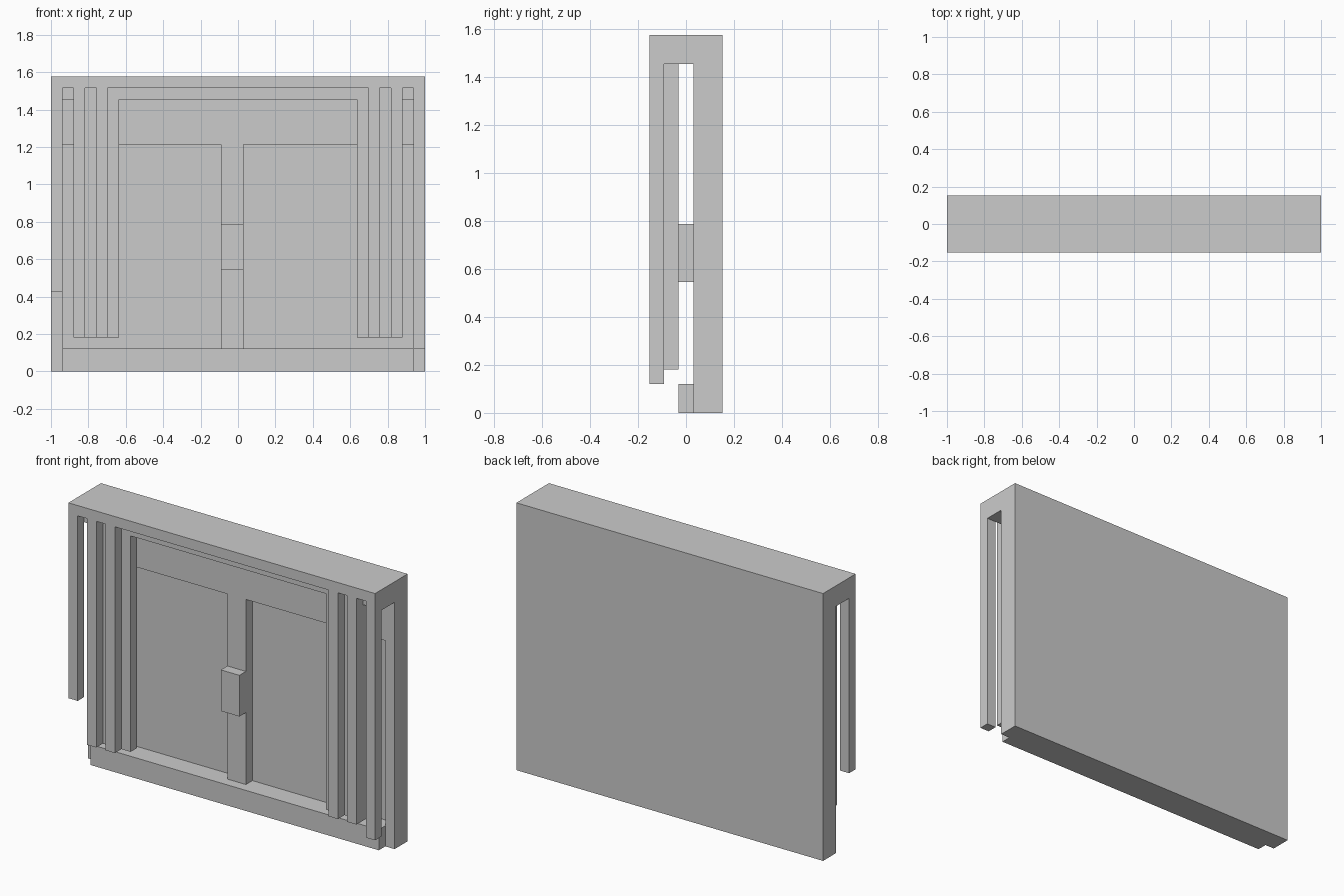
import bpy, bmesh, math
from mathutils import Vector

if "Cube" in bpy.data.objects:
    bpy.data.objects.remove(bpy.data.objects["Cube"])

U = 2 / 33            # the model sits on a grid of 33 x 5 x 26 cells
NX, NY = 33, 5


def block(x0, x1, y0, y1, z0, z1):
    """Set of grid cells filling a box."""
    return {(x, y, z) for x in range(x0, x1) for y in range(y0, y1) for z in range(z0, z1)}


def mirrored(cells):
    return cells | {(NX - 1 - x, y, z) for x, y, z in cells}


def build(name, cells):
    """Skin the union of the cells with one clean closed surface."""
    bm = bmesh.new()
    verts = {}

    def vert(c):
        if c not in verts:
            verts[c] = bm.verts.new(((c[0] - NX / 2) * U, (c[1] - NY / 2) * U, c[2] * U))
        return verts[c]

    for cell in cells:
        for axis in range(3):
            for side in (0, 1):
                near = list(cell)
                near[axis] += 1 if side else -1
                if tuple(near) in cells:
                    continue
                a, b = (axis + 1) % 3, (axis + 2) % 3
                ring = []
                for da, db in ((0, 0), (1, 0), (1, 1), (0, 1)):
                    p = list(cell)
                    p[axis] += side
                    p[a] += da
                    p[b] += db
                    ring.append(vert(tuple(p)))
                bm.faces.new(ring if side else ring[::-1])
    bmesh.ops.dissolve_limit(bm, angle_limit=math.radians(1), verts=bm.verts[:], edges=bm.edges[:])
    me = bpy.data.meshes.new(name)
    bm.to_mesh(me)
    bm.free()
    ob = bpy.data.objects.new(name, me)
    bpy.context.collection.objects.link(ob)
    return ob


# back wall with two recessed door panels
frame = block(0, 33, 3, 5, 0, 26)
frame -= block(1, 15, 3, 4, 2, 20)
frame -= block(17, 32, 3, 4, 2, 20)
# overhanging lintel and front rail
frame |= block(0, 33, 1, 3, 24, 26)
frame |= block(0, 33, 0, 1, 25, 26)
# threshold step
frame |= block(1, 32, 2, 3, 0, 2)
# side panels with ribs on both sides
frame |= mirrored(block(2, 6, 1, 2, 3, 24) | block(2, 3, 0, 1, 3, 25) | block(4, 5, 0, 1, 3, 25))
# outer posts, the left one shorter
frame |= block(0, 1, 0, 1, 7, 25)
frame |= block(32, 33, 0, 1, 2, 25)
build("door_frame", frame)

# latch block on the centre strip
build("latch", block(15, 17, 2, 3, 9, 13))
